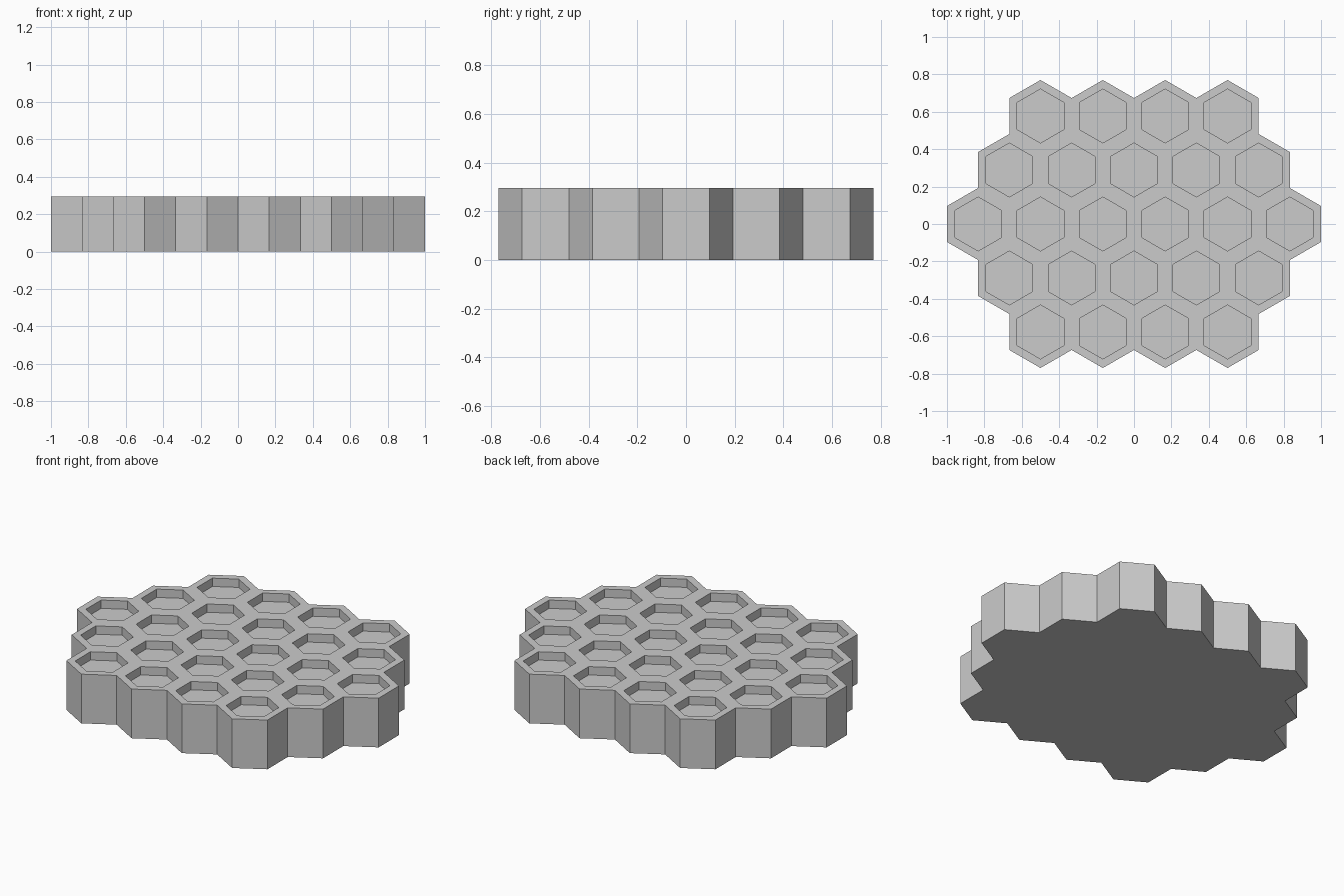
import bpy, bmesh
from math import sin, cos, pi, sqrt

if "Cube" in bpy.data.objects:
    bpy.data.objects.remove(bpy.data.objects["Cube"])

PITCH = 1 / 3                # cell width across flats
R = PITCH / sqrt(3)          # cell corner radius
R_IN = 0.144                 # pocket corner radius
H, DEPTH = 0.295, 0.05


def hex_ring(bm, r, z):
    return [bm.verts.new((r * cos(pi / 6 + i * pi / 3), r * sin(pi / 6 + i * pi / 3), z))
            for i in range(6)]


# One hexagonal cell: base, outer wall, rim, pocket wall, pocket floor
bm = bmesh.new()
rings = [hex_ring(bm, r, z) for r, z in ((R, 0), (R, H), (R_IN, H), (R_IN, H - DEPTH))]
bm.faces.new(rings[0][::-1])
for a, b in zip(rings, rings[1:]):
    for i in range(6):
        j = (i + 1) % 6
        bm.faces.new((a[i], a[j], b[j], b[i]))
bm.faces.new(rings[-1])
bmesh.ops.recalc_face_normals(bm, faces=bm.faces)
mesh = bpy.data.meshes.new("honeycomb_cell")
bm.to_mesh(mesh)
bm.free()

# Five staggered rows of cells sharing the same mesh
for row, count in enumerate((4, 5, 6, 5, 4)):
    for col in range(count):
        cell = bpy.data.objects.new(f"honeycomb_cell_{row + 1}_{col + 1}", mesh)
        cell.location = ((col - (count - 1) / 2) * PITCH, (row - 2) * R * 1.5, 0)
        bpy.context.collection.objects.link(cell)
